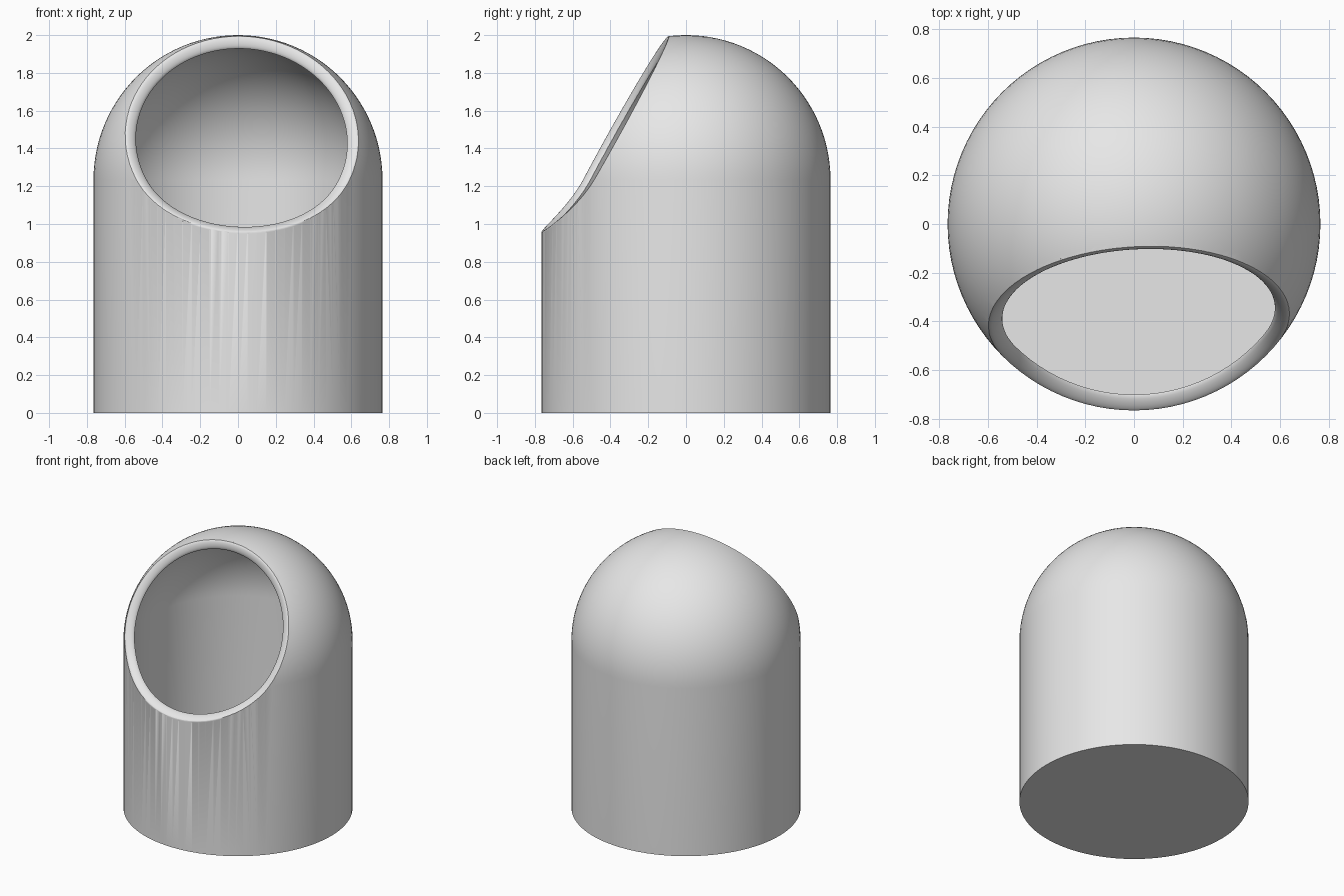
import bpy, bmesh, math
from mathutils import Vector

if "Cube" in bpy.data.objects:
    bpy.data.objects.remove(bpy.data.objects["Cube"], do_unlink=True)

OUTER, INNER, FLOOR = 0.765, 0.70, 0.065
CENTRE = Vector((0, 0, 2 - OUTER))            # centre of the dome
AXIS = Vector((0.045, -0.874, 0.486)).normalized()   # direction the opening faces
SIDE = AXIS.cross(Vector((0, 0, 1))).normalized()
UP = SIDE.cross(AXIS)

grey = bpy.data.materials.new("plain grey")
grey.use_nodes = True
grey.diffuse_color = (0.8, 0.8, 0.8, 1)
grey.node_tree.nodes["Principled BSDF"].inputs["Base Color"].default_value = (0.8, 0.8, 0.8, 1)


def finish(bm, name):
    bmesh.ops.recalc_face_normals(bm, faces=bm.faces)
    mesh = bpy.data.meshes.new(name)
    bm.to_mesh(mesh)
    bm.free()
    mesh.materials.append(grey)
    obj = bpy.data.objects.new(name, mesh)
    bpy.context.collection.objects.link(obj)
    return obj


def domed_cylinder(name, radius, base, segments=96, rings=28):
    """Flat-bottomed cylinder with a hemispherical top, spun from a profile."""
    bm = bmesh.new()
    profile = [Vector((0, 0, base)), Vector((radius, 0, base))]
    for i in range(rings + 1):
        a = math.pi / 2 * i / rings
        profile.append(CENTRE + Vector((radius * math.cos(a), 0, radius * math.sin(a))))
    verts = [bm.verts.new(p) for p in profile]
    edges = [bm.edges.new(pair) for pair in zip(verts, verts[1:])]
    bmesh.ops.spin(bm, geom=verts + edges, cent=(0, 0, 0), axis=(0, 0, 1),
                   angle=math.tau, steps=segments, use_merge=True)
    bmesh.ops.remove_doubles(bm, verts=bm.verts, dist=1e-5)
    return finish(bm, name)


def surface_point(angle, r, radius):
    """Point where a line parallel to AXIS leaves the domed surface."""
    start = CENTRE + r * (math.cos(angle) * SIDE + math.sin(angle) * UP)
    low, high = 0.0, 2.0
    for _ in range(40):
        mid = (low + high) / 2
        p = start + AXIS * mid - CENTRE
        inside = (p.length if p.z > 0 else p.xy.length) < radius
        low, high = (mid, high) if inside else (low, mid)
    return start + AXIS * low


def opening_cutter(hole=0.56, lip=0.622, bulge=0.014, segments=128, steps=8):
    """Plug shaped so that it leaves a rounded lip around the opening."""
    bm = bmesh.new()
    loops = []
    for s in range(segments):
        a = math.tau * s / segments
        spoke = math.cos(a) * SIDE + math.sin(a) * UP
        p, q = surface_point(a, hole, INNER), surface_point(a, lip, OUTER)
        points = [p - AXIS * 0.15]
        for i in range(steps + 1):
            b = math.pi * i / steps
            points.append(p.lerp(q, (1 - math.cos(b)) / 2) + AXIS * bulge * math.sin(b))
        points.append(q + spoke * 0.05)
        points.append(CENTRE + spoke * (lip + 0.05) + AXIS * 1.5)
        loops.append([bm.verts.new(v) for v in points])
    for one, two in zip(loops, loops[1:] + loops[:1]):
        for i in range(len(one) - 1):
            bm.faces.new((one[i], one[i + 1], two[i + 1], two[i]))
    for end in (0, -1):
        bm.faces.new([loop[end] for loop in loops])
    return finish(bm, "opening_cutter")


# Hollow domed body with the slanted round opening cut out
body = domed_cylinder("domed_body", OUTER, 0)
bpy.context.view_layer.objects.active = body
body.select_set(True)
for cutter in (domed_cylinder("cavity_cutter", INNER, FLOOR), opening_cutter()):
    mod = body.modifiers.new("cut", 'BOOLEAN')
    mod.operation = 'DIFFERENCE'
    mod.solver = 'EXACT'
    mod.object = cutter
    bpy.ops.object.modifier_apply(modifier=mod.name)
    bpy.data.objects.remove(cutter, do_unlink=True)

# Smooth walls, crisp base and inner rim
bpy.ops.object.shade_smooth_by_angle(angle=math.radians(30))
